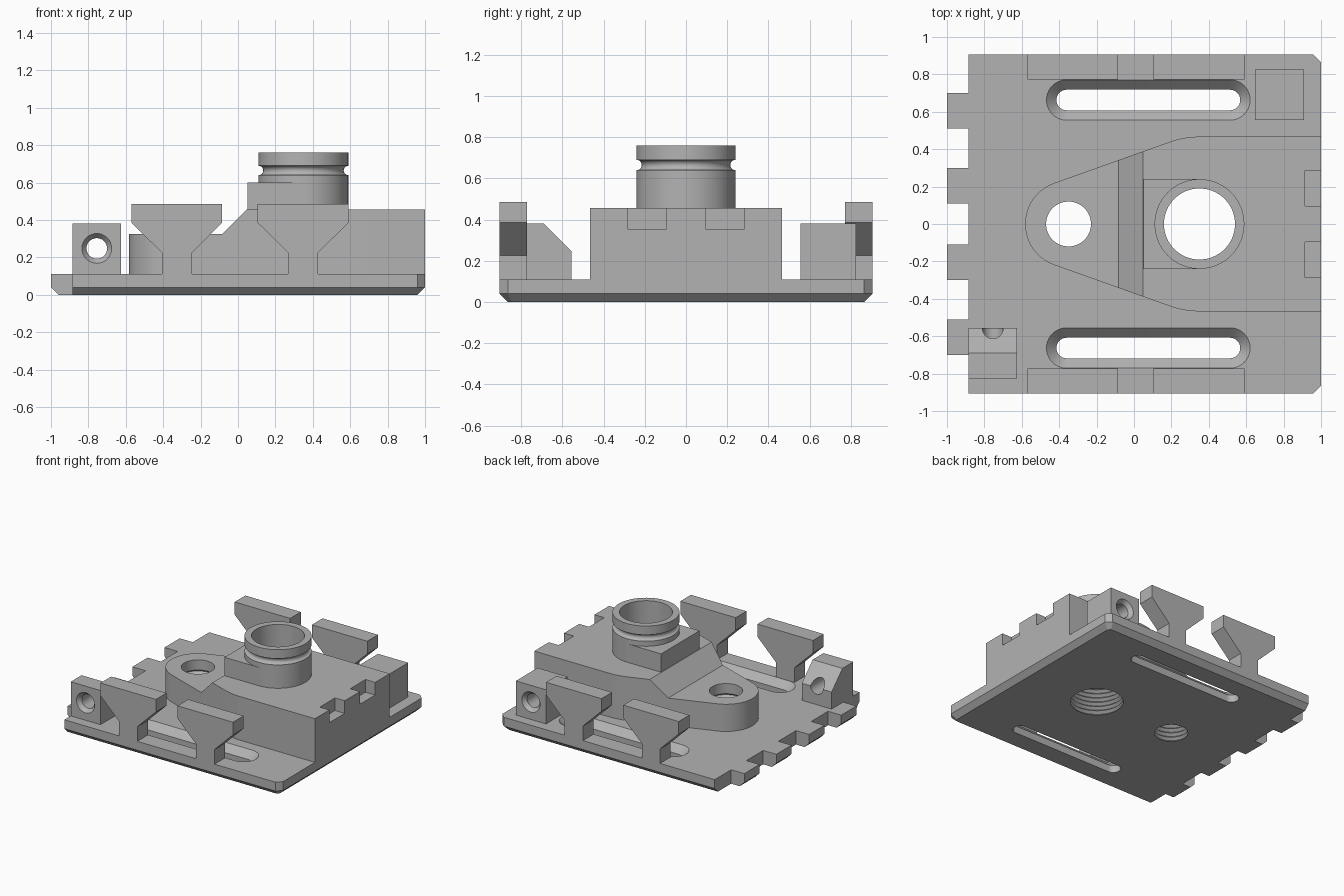
import bpy, bmesh
from math import sin, cos, pi, asin, radians
from mathutils import Vector

cube = bpy.data.objects.get("Cube")
if cube:
    bpy.data.objects.remove(cube)

GREY = (0.45, 0.45, 0.45, 1)
mat = bpy.data.materials.new("plain grey")
mat.use_nodes = True
mat.diffuse_color = GREY
mat.node_tree.nodes["Principled BSDF"].inputs["Base Color"].default_value = GREY


def loft(name, rings):
    """Closed solid skinned through loops of equal point count."""
    bm = bmesh.new()
    loops = [[bm.verts.new(p) for p in ring] for ring in rings]
    n = len(loops[0])
    for a, b in zip(loops, loops[1:]):
        for i in range(n):
            j = (i + 1) % n
            bm.faces.new((a[i], a[j], b[j], b[i]))
    bm.faces.new(loops[0])
    bm.faces.new(loops[-1])
    bmesh.ops.recalc_face_normals(bm, faces=bm.faces)
    me = bpy.data.meshes.new(name)
    bm.to_mesh(me)
    bm.free()
    me.materials.append(mat)
    ob = bpy.data.objects.new(name, me)
    bpy.context.collection.objects.link(ob)
    return ob


def prism(name, outline, axis, a, b):
    """Extrude a 2D outline along axis 0, 1 or 2 from a to b."""
    def place(p, h):
        q = list(p)
        q.insert(axis, h)
        return Vector(q)
    return loft(name, [[place(p, h) for p in outline] for h in (a, b)])


def box(name, x, y, z):
    return prism(name, [(x[0], y[0]), (x[1], y[0]), (x[1], y[1]), (x[0], y[1])], 2, *z)


def arc(cx, cy, r, start, end, n):
    return [(cx + r * cos(start + (end - start) * i / n),
             cy + r * sin(start + (end - start) * i / n)) for i in range(n + 1)]


def lathe(name, centre, profile, axis=2, n=64):
    """Round solid from (radius, height) pairs along an axis."""
    rings = []
    for r, h in profile:
        ring = []
        for p in arc(*centre, r, 0, 2 * pi, n)[:-1]:
            q = list(p)
            q.insert(axis, h)
            ring.append(q)
        rings.append(ring)
    return loft(name, rings)


def cut(target, *cutters):
    for c in cutters:
        m = target.modifiers.new("cut", "BOOLEAN")
        m.operation = "DIFFERENCE"
        m.solver = "EXACT"
        m.object = c
        bpy.context.view_layer.objects.active = target
        bpy.ops.object.modifier_apply(modifier=m.name)
        bpy.data.objects.remove(c)


PORT, SCREW = (0.35, 0), (-0.35, 0)
BASE, DECK = 0.11, 0.455


def threaded(centre, r, top, pitch, end):
    """Cutter for a bore with grooves up to a given height."""
    prof = [(r, -0.05), (r, 0)]
    z = 0
    while z + pitch < top:
        prof += [(r + pitch * 0.6, z + pitch * 0.5), (r, z + pitch)]
        z += pitch
    return lathe("bore_cutter", centre, prof + [(r, end)])


def bores():
    return (threaded(PORT, 0.19, 0.4, 0.035, 0.9),
            threaded(SCREW, 0.12, 0.26, 0.035, 0.6))


# Base plate with chamfered underside, edge notches and slots
def octagon(hx, hy, c, z):
    return [(sx * x, sy * y, z) for sx, sy, flip in
            ((1, 1, 0), (-1, 1, 1), (-1, -1, 0), (1, -1, 1))
            for x, y in (((hx, hy - c), (hx - c, hy)), ((hx - c, hy), (hx, hy - c)))[flip]]


plate = loft("base_plate", [octagon(0.96, 0.865, 0.02, 0),
                            octagon(1, 0.905, 0.04, 0.04),
                            octagon(1, 0.905, 0.04, BASE)])
for lo, hi in ((0.7, 1), (0.3, 0.51), (-0.11, 0.11), (-0.51, -0.3), (-1, -0.7)):
    cut(plate, box("notch_cutter", (-1.1, -0.885), (lo, hi), (-0.1, 0.2)))


def stadium(cy, r, z):
    pts = arc(0.513, cy, r, -pi / 2, pi / 2, 20) + arc(-0.36, cy, r, pi / 2, 3 * pi / 2, 20)
    return [(x, y, z) for x, y in pts]


for side in (-1, 1):
    cut(plate, loft("slot_cutter", [stadium(side * 0.663, r, z) for r, z in
                                    ((0.055, -0.1), (0.055, 0.057), (0.118, 0.12))]))
cut(plate, *bores())

# Raised teardrop housing, stepped down at the narrow end
R, r = 0.467, 0.232
t = pi / 2 + asin((R - r) / (PORT[0] - SCREW[0]))
outline = ([(1, -R), (1, R)] + arc(*PORT, R, pi / 2, t, 12)
           + arc(*SCREW, r, t, 2 * pi - t, 40) + arc(*PORT, R, 2 * pi - t, 3 * pi / 2, 12))
housing = prism("housing", outline, 2, BASE, DECK)
cut(housing, prism("step_cutter", [(-0.8, 0.325), (-0.083, 0.325), (0.097, 0.505),
                                   (-0.8, 0.505)], 1, -0.7, 0.7))
for y in (-0.19, 0.19):
    cut(housing, box("pocket_cutter", (0.915, 1.1), (y - 0.095, y + 0.095), (0.355, 0.6)))
cut(housing, *bores())

# Port collar with ring groove, and the block behind it
groove = [(0.24 - 0.025 * sin(pi * i / 8), 0.665 - 0.025 * cos(pi * i / 8)) for i in range(9)]
collar = lathe("port_collar", PORT, [(0.24, DECK)] + groove + [(0.24, 0.76)])
block = box("collar_block", (0.05, 0.35), (-0.24, 0.24), (DECK, 0.6))
for part in (collar, block):
    cut(part, lathe("bore_cutter", PORT, [(0.19, 0.3), (0.19, 0.9)]))

# Four tee-shaped clips along the front and back edges
half = [(0.08, BASE), (0.08, 0.225), (0.2425, 0.385), (0.2425, 0.485)]
for end, y in (("front", -1), ("back", 1)):
    for side, cx in (("right", -0.327), ("left", 0.348)):
        tee = [(cx + x, z) for x, z in half] + [(cx - x, z) for x, z in reversed(half)]
        prism(f"{end}_{side}_clip", tee, 1, y * 0.905, y * 0.772)


# Two drilled lugs, countersunk on the outer face
def lug(name, x0, x1, s, bevel):
    top = [(-0.555, 0.245), (-0.69, 0.38)] if bevel else [(-0.555, 0.38)]
    side = [(-0.825, BASE), (-0.555, BASE)] + top + [(-0.825, 0.38)]
    ob = prism(name, [(-s * y, z) for y, z in side], 0, x0, x1)
    drill = [(0.088, 0.835), (0.055, 0.795), (0.055, 0.5)]
    cut(ob, lathe("drill_cutter", ((x0 + x1) / 2, 0.248),
                  [(r, s * h) for r, h in drill], 1, 32))


lug("front_right_lug", -0.885, -0.625, -1, True)
lug("back_left_lug", 0.647, 0.91, 1, False)

# Smooth round surfaces, keep hard edges
for ob in bpy.context.scene.objects:
    if ob.type == "MESH":
        bpy.ops.object.select_all(action="DESELECT")
        ob.select_set(True)
        bpy.context.view_layer.objects.active = ob
        bpy.ops.object.shade_smooth_by_angle(angle=radians(30))
